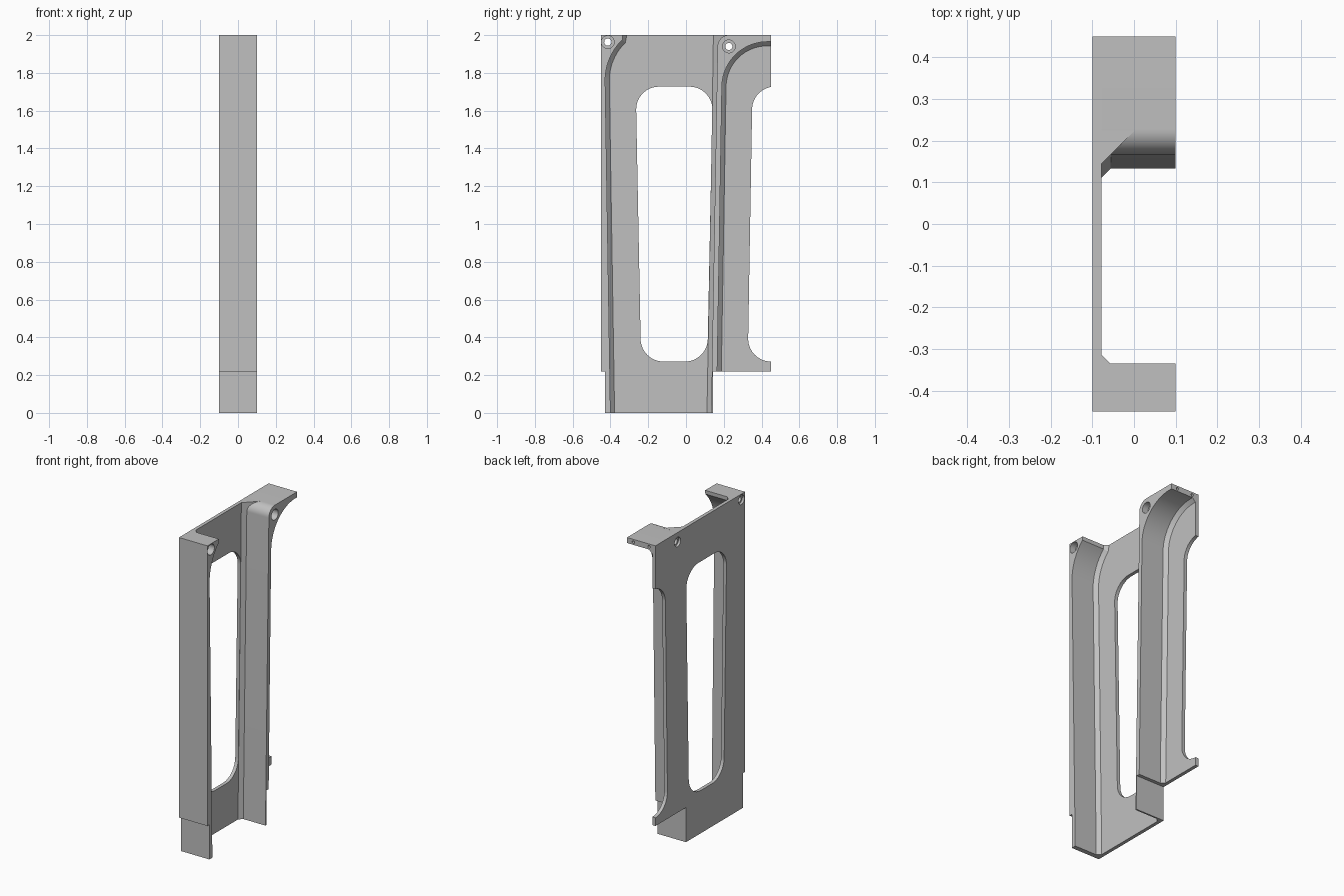
import bpy, bmesh
from math import radians, sin, cos, tau
from mathutils import Vector

cube = bpy.data.objects.get("Cube")
if cube:
    bpy.data.objects.remove(cube, do_unlink=True)

grey = bpy.data.materials.new("plain grey")
grey.use_nodes = True
colour = (0.53, 0.53, 0.53, 1)
grey.diffuse_color = colour
grey.node_tree.nodes["Principled BSDF"].inputs["Base Color"].default_value = colour

BACK, PLATE, FOOT, OPEN = -0.1, -0.078, -0.056, 0.1   # levels across the depth
CHAMFER = 0.022


def loft(name, loops):
    """Closed solid through a series of loops with equal point counts."""
    bm = bmesh.new()
    rings = [[bm.verts.new(p) for p in loop] for loop in loops]
    n = len(rings[0])
    for a, b in zip(rings, rings[1:]):
        for i in range(n):
            j = (i + 1) % n
            bm.faces.new((a[i], a[j], b[j], b[i]))
    bm.faces.new(rings[0])
    bm.faces.new(rings[-1][::-1])
    bmesh.ops.recalc_face_normals(bm, faces=bm.faces)
    mesh = bpy.data.meshes.new(name)
    bm.to_mesh(mesh)
    bm.free()
    mesh.materials.append(grey)
    ob = bpy.data.objects.new(name, mesh)
    bpy.context.collection.objects.link(ob)
    return ob


def at_x(x, profile):
    return [(x, y, z) for y, z in profile]


def arc(cy, cz, r, start, end, n=14):
    angles = [radians(start + (end - start) * i / n) for i in range(n + 1)]
    return [(cy + r * cos(a), cz + r * sin(a)) for a in angles]


def rounded(corners, r, n=10):
    """Polygon with each corner replaced by a smooth curve."""
    pts = []
    for i, c in enumerate(corners):
        c = Vector(c)
        a = c + (Vector(corners[i - 1]) - c).normalized() * r
        b = c + (Vector(corners[(i + 1) % len(corners)]) - c).normalized() * r
        centre = a + b - c
        for k in range(n + 1):
            p = a.lerp(b, k / n) - centre
            pts.append(tuple(centre + p.normalized() * r))
    return pts


def activate(ob):
    bpy.ops.object.select_all(action='DESELECT')
    ob.select_set(True)
    bpy.context.view_layer.objects.active = ob


def cut(ob, cutters):
    activate(ob)
    for c in cutters:
        mod = ob.modifiers.new("cut", 'BOOLEAN')
        mod.operation, mod.solver, mod.object = 'DIFFERENCE', 'EXACT', c
        bpy.ops.object.modifier_apply(modifier=mod.name)


# Back plate
plate_outline = [(-0.43, 0), (0.143, 0), (0.143, 0.22), (0.45, 0.22),
                 (0.45, 2), (-0.45, 2), (-0.45, 0.22), (-0.43, 0.22)]
plate = loft("back_plate", [at_x(x, plate_outline) for x in (BACK, PLATE)])


# Front post, flaring at the top, with a chamfered foot
def post_profile(d):
    return ([(-0.43, 0), (-0.43, 0.22), (-0.45, 0.22), (-0.45, 2), (-0.335 + d, 2)]
            + arc(-0.128, 1.76, 0.3 - d, 134, 180) + [(-0.4 + d, 0)])


# Middle rib, sweeping back into the top flange
def rib_profile(d):
    return ([(0.133, 0)] + arc(0.227, 1.94, 0.06, 180, 90)
            + [(0.45, 2), (0.45, 1.965 - d)] + arc(0.43, 1.725, 0.24 - d, 90, 180)
            + [(0.165 + d, 0.22), (0.143, 0.22), (0.143, 0)])


def wall(name, profile):
    return loft(name, [at_x(PLATE, profile(CHAMFER)), at_x(FOOT, profile(0)),
                       at_x(OPEN, profile(0))])


post = wall("front_post", post_profile)
rib = wall("middle_rib", rib_profile)

# Sloping fillet along the front of the rib, widening at the top
fillet = loft("rib_fillet", [
    [(PLATE, y, z), (PLATE + s, y + s, z), (PLATE, y + s, z)]
    for y, z, s in ((0.111, 0, 0.025), (0.142, 1.8, 0.03), (0.145, 2, 0.079))])

# Window cutters
windows = [[(-0.266, 1.727), (0.142, 1.727), (0.113, 0.272), (-0.238, 0.272)],
           [(0.352, 1.727), (0.7, 1.727), (0.7, 0.272), (0.327, 0.272)]]
window_cutters = [loft("window_cutter", [at_x(x, rounded(w, 0.12)) for x in (-0.2, 0)])
                  for w in windows]


# Screw hole cutters, counterbored at both ends
def screw_cutter(y, z):
    steps = ((-0.15, 0.03), (-0.085, 0.03), (-0.085, 0.019),
             (0.06, 0.019), (0.06, 0.034), (0.15, 0.034))
    return loft("screw_cutter", [at_x(x, arc(y, z, r, 0, 345, 23)) for x, r in steps])


screw_cutters = [screw_cutter(-0.414, 1.963), screw_cutter(0.227, 1.94)]

# Small pilot holes in the end of the top flange
pilot_cutters = [loft("pilot_cutter", [
    [(x + 0.009 * cos(tau * i / 12), y, 1.982 + 0.009 * sin(tau * i / 12)) for i in range(12)]
    for y in (0.38, 0.5)]) for x in (-0.055, 0.055)]

cut(plate, window_cutters + screw_cutters)
cut(post, screw_cutters[:1])
cut(rib, screw_cutters[1:] + pilot_cutters)
cut(fillet, screw_cutters[1:])
for c in window_cutters + screw_cutters + pilot_cutters:
    bpy.data.objects.remove(c, do_unlink=True)

for ob in (plate, post, rib, fillet):
    activate(ob)
    bpy.ops.object.shade_smooth_by_angle(angle=radians(25))
